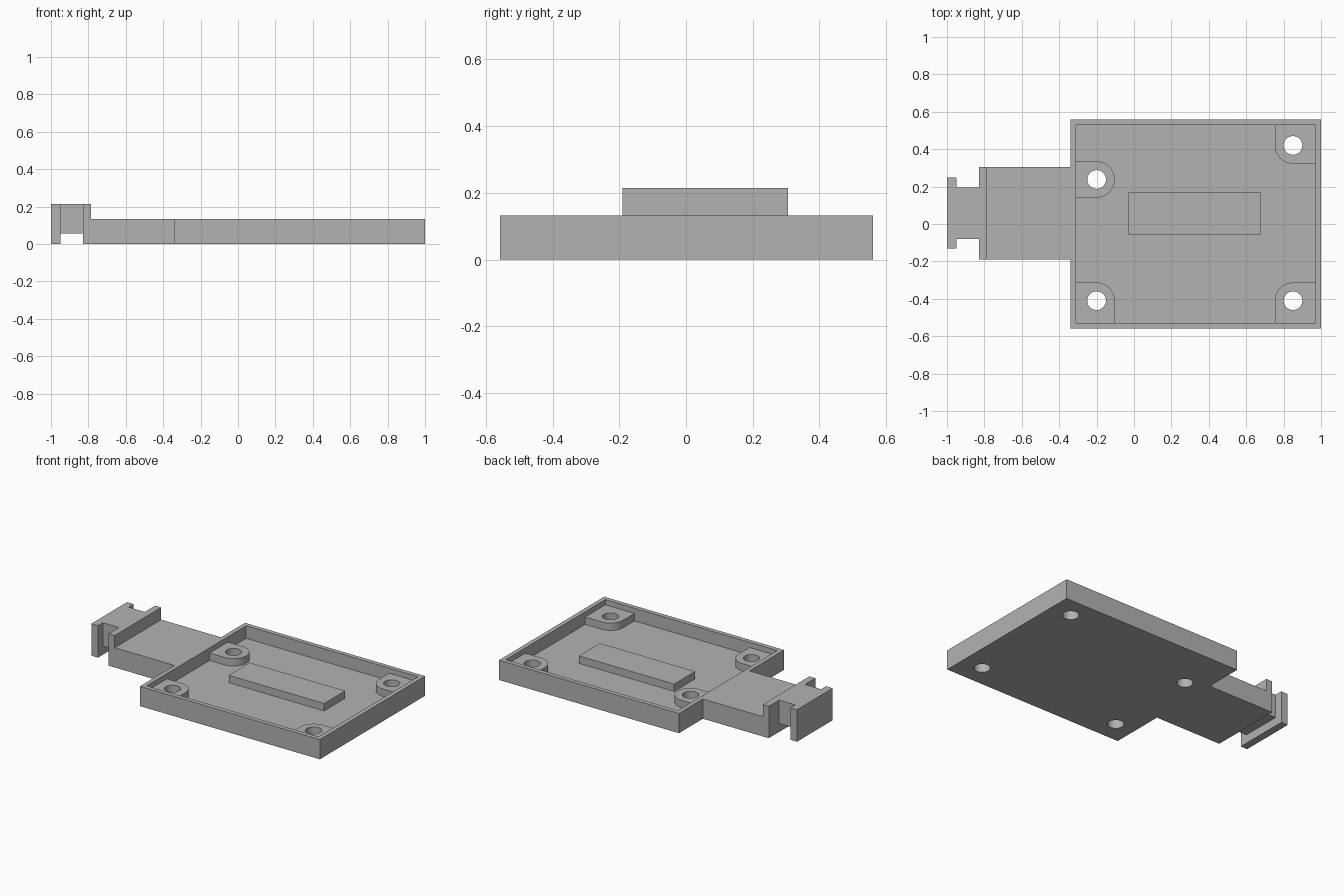
import bpy, bmesh, math

default = bpy.data.objects.get("Cube")
if default:
    bpy.data.objects.remove(default, do_unlink=True)

grey = bpy.data.materials.new("plain_grey")
grey.use_nodes = True
colour = (0.45, 0.45, 0.45, 1)
grey.diffuse_color = colour
grey.node_tree.nodes["Principled BSDF"].inputs["Base Color"].default_value = colour


def prism(name, outline, z0, z1):
    """Extrude a plan outline from z0 up to z1."""
    bm = bmesh.new()
    face = bm.faces.new([bm.verts.new((x, y, z0)) for x, y in outline])
    top = bmesh.ops.extrude_face_region(bm, geom=[face])["geom"]
    bmesh.ops.translate(bm, vec=(0, 0, z1 - z0),
                        verts=[v for v in top if isinstance(v, bmesh.types.BMVert)])
    bmesh.ops.recalc_face_normals(bm, faces=bm.faces)
    mesh = bpy.data.meshes.new(name)
    bm.to_mesh(mesh)
    bm.free()
    mesh.materials.append(grey)
    obj = bpy.data.objects.new(name, mesh)
    bpy.context.collection.objects.link(obj)
    return obj


def rect(x0, x1, y0, y1):
    return [(x0, y0), (x1, y0), (x1, y1), (x0, y1)]


def arc(cx, cy, r, start, end, steps):
    angles = [math.radians(start + (end - start) * i / steps) for i in range(steps + 1)]
    return [(cx + r * math.cos(a), cy + r * math.sin(a)) for a in angles]


def combine(target, tool, operation):
    """Apply a boolean and discard the tool."""
    tool.hide_render = True
    mod = target.modifiers.new("combine", "BOOLEAN")
    mod.object, mod.operation, mod.solver = tool, operation, "EXACT"
    bpy.context.view_layer.update()
    graph = bpy.context.evaluated_depsgraph_get()
    mesh = bpy.data.meshes.new_from_object(target.evaluated_get(graph))
    target.modifiers.clear()
    target.data = mesh
    bpy.data.objects.remove(tool, do_unlink=True)


HEIGHT, FLOOR, BOSS_TOP, CLIP_TOP = 0.133, 0.048, 0.098, 0.215
LEFT, RIGHT, FRONT, BACK = -0.34, 1.0, -0.558, 0.56
WALL, EMBED = 0.03, 0.015
ARM_END, ARM_FRONT, ARM_BACK = -0.83, -0.19, 0.305
BOSS_R, HOLE_R = 0.097, 0.05

# Tray and arm share one outline, then the tray is hollowed
tray = prism("tray_and_arm", [
    (LEFT, FRONT), (RIGHT, FRONT), (RIGHT, BACK), (LEFT, BACK),
    (LEFT, ARM_BACK), (ARM_END, ARM_BACK), (ARM_END, ARM_FRONT), (LEFT, ARM_FRONT)],
    0, HEIGHT)
pocket = rect(LEFT + WALL, RIGHT - WALL, FRONT + WALL, BACK - WALL)
combine(tray, prism("pocket_cutter", pocket, FLOOR, 0.3), "DIFFERENCE")

# Screw bosses run into the walls and are rounded toward the middle
x0, x1 = LEFT + WALL - EMBED, RIGHT - WALL + EMBED
y0, y1 = FRONT + WALL - EMBED, BACK - WALL + EMBED
holes = [(-0.2, 0.238), (-0.2, -0.41), (0.85, -0.41), (0.85, 0.42)]
(ax, ay), (bx, by), (cx, cy), (dx, dy) = holes
outlines = [
    arc(ax, ay, BOSS_R, -90, 90, 24) + [(x0, ay + BOSS_R), (x0, ay - BOSS_R)],
    arc(bx, by, BOSS_R, 0, 90, 12) + [(x0, by + BOSS_R), (x0, y0), (bx + BOSS_R, y0)],
    arc(cx, cy, BOSS_R, 90, 180, 12) + [(cx - BOSS_R, y0), (x1, y0), (x1, cy + BOSS_R)],
    arc(dx, dy, BOSS_R, 180, 270, 12) + [(x1, dy - BOSS_R), (x1, y1), (dx - BOSS_R, y1)],
]
for outline in outlines:
    combine(tray, prism("boss", outline, FLOOR - EMBED, BOSS_TOP), "UNION")

# Raised bar on the floor
combine(tray, prism("raised_bar", rect(-0.03, 0.68, -0.055, 0.168),
                    FLOOR - EMBED, BOSS_TOP), "UNION")

# Screw holes go right through
for hx, hy in holes:
    circle = arc(hx, hy, HOLE_R, 0, 360, 32)[:-1]
    combine(tray, prism("hole_cutter", circle, -0.1, 0.3), "DIFFERENCE")

# Clip at the end of the arm
prism("clip_ridge", rect(ARM_END, -0.785, ARM_FRONT, ARM_BACK), HEIGHT, CLIP_TOP)
prism("clip_neck", rect(-0.95, ARM_END, -0.08, 0.195), 0.057, CLIP_TOP)
prism("clip_end_plate", rect(-1.0, -0.95, -0.132, 0.248), 0, CLIP_TOP)

# Smooth the round walls, keep the edges sharp
bpy.ops.object.select_all(action="DESELECT")
tray.select_set(True)
bpy.context.view_layer.objects.active = tray
bpy.ops.object.shade_smooth_by_angle(angle=math.radians(30))
